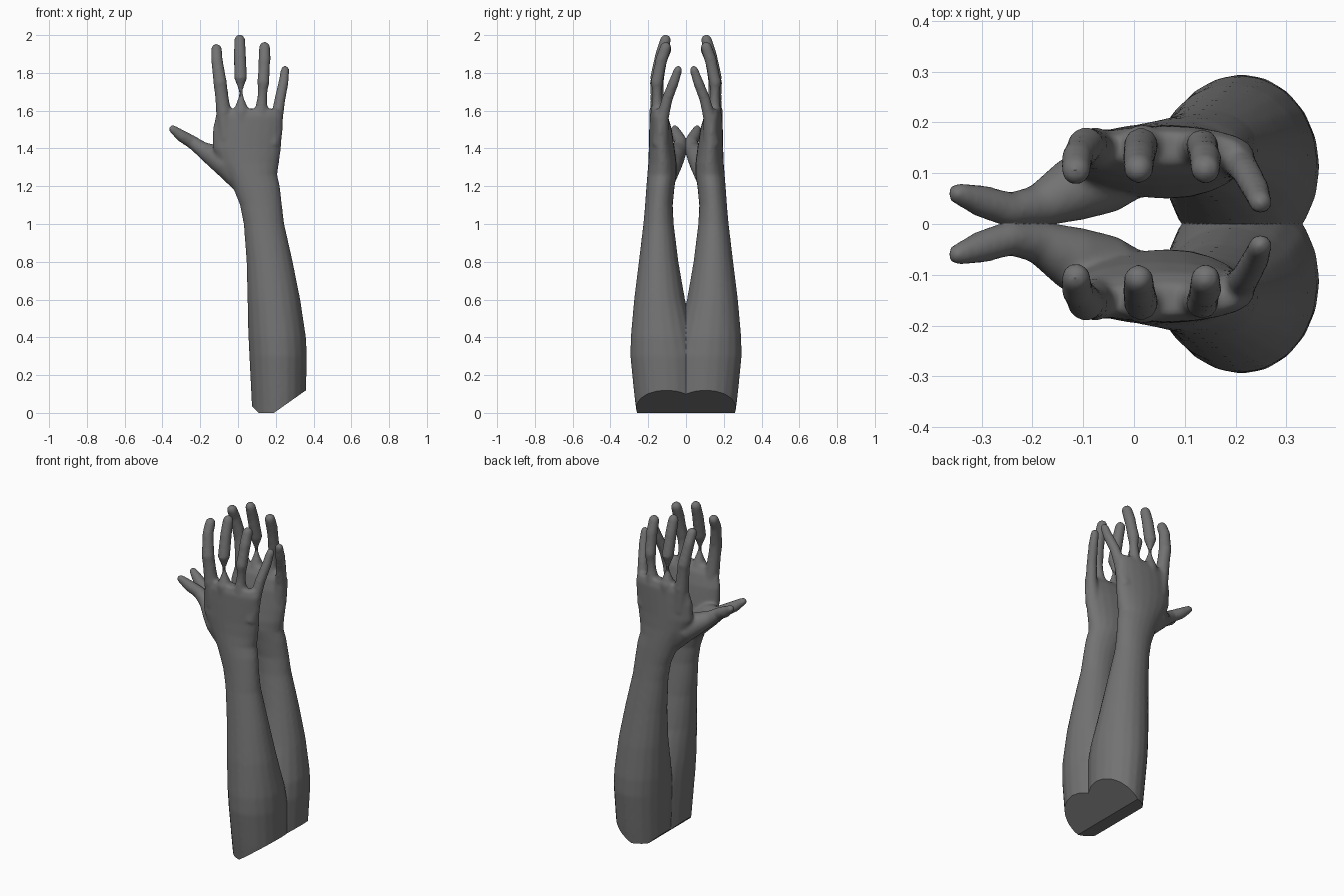
import bpy
import bmesh
import math
from mathutils import Vector

old = bpy.data.objects.get("Cube")
if old:
    bpy.data.objects.remove(old, do_unlink=True)

SIDES = 20

# One plain grey skin
skin = bpy.data.materials.new("grey skin")
skin.use_nodes = True
grey = (0.17, 0.17, 0.17, 1)
skin.diffuse_color = grey
skin.node_tree.nodes["Principled BSDF"].inputs["Base Color"].default_value = grey


def bridge(bm, rings):
    """Skin a closed tube over a list of vertex rings."""
    for low, high in zip(rings, rings[1:]):
        for i in range(SIDES):
            j = (i + 1) % SIDES
            bm.faces.new((low[i], low[j], high[j], high[i]))
    bm.faces.new(rings[0][::-1])
    bm.faces.new(rings[-1])


def add_limb(bm, sections):
    """Horizontal oval sections: height, x range, y range."""
    rings = []
    for z, x0, x1, y0, y1 in sections:
        ring = []
        for i in range(SIDES):
            a = math.tau * i / SIDES
            x = (x0 + x1) / 2 + (x1 - x0) / 2 * math.cos(a)
            y = (y0 + y1) / 2 + (y1 - y0) / 2 * math.sin(a)
            ring.append(bm.verts.new((x, y, z)))
        rings.append(ring)
    bridge(bm, rings)


def add_digit(bm, path):
    """Round tube along x, y, z, radius points with a domed tip."""
    pts = [Vector(p[:3]) for p in path]
    radii = [p[3] for p in path]
    end = (pts[-1] - pts[-2]).normalized()
    tip, r = pts[-1], radii[-1]
    for angle in (30, 55, 80):
        a = math.radians(angle)
        pts.append(tip + end * r * math.sin(a))
        radii.append(r * math.cos(a))
    rings = []
    for k, p in enumerate(pts):
        direction = pts[min(k + 1, len(pts) - 1)] - pts[max(k - 1, 0)]
        turn = direction.to_track_quat("Z", "Y")
        ring = []
        for i in range(SIDES):
            a = math.tau * i / SIDES
            offset = Vector((math.cos(a), math.sin(a), 0)) * radii[k]
            ring.append(bm.verts.new(p + turn @ offset))
        rings.append(ring)
    bridge(bm, rings)


bm = bmesh.new()

# Forearm, wrist and palm
add_limb(bm, [
    (-0.1, 0.08, 0.35, -0.25, 0.06),
    (0.1, 0.07, 0.36, -0.275, 0.07),
    (0.3, 0.06, 0.365, -0.295, 0.07),
    (0.4, 0.055, 0.36, -0.293, 0.05),
    (0.6, 0.05, 0.33, -0.275, -0.005),
    (0.8, 0.045, 0.29, -0.25, -0.04),
    (1.0, 0.03, 0.245, -0.226, -0.065),
    (1.1, 0.01, 0.233, -0.217, -0.07),
    (1.2, -0.03, 0.222, -0.21, -0.06),
    (1.26, -0.06, 0.208, -0.205, -0.05),
    (1.32, -0.1, 0.217, -0.2, -0.05),
    (1.4, -0.135, 0.228, -0.197, -0.06),
    (1.5, -0.135, 0.237, -0.195, -0.075),
    (1.57, -0.12, 0.235, -0.193, -0.095),
    (1.61, -0.095, 0.21, -0.18, -0.12),
])

# Fingers
add_digit(bm, [(-0.06, -0.14, 1.45, 0.045), (-0.077, -0.15, 1.6, 0.04),
               (-0.095, -0.155, 1.75, 0.036), (-0.112, -0.13, 1.87, 0.031),
               (-0.114, -0.105, 1.925, 0.029)])
add_digit(bm, [(0.02, -0.14, 1.45, 0.045), (0.017, -0.155, 1.6, 0.042),
               (0.014, -0.157, 1.77, 0.034), (0.01, -0.13, 1.9, 0.032),
               (0.009, -0.108, 1.975, 0.029)])
add_digit(bm, [(0.11, -0.14, 1.45, 0.045), (0.123, -0.15, 1.6, 0.037),
               (0.134, -0.155, 1.75, 0.033), (0.14, -0.13, 1.87, 0.032),
               (0.141, -0.108, 1.935, 0.03)])
add_digit(bm, [(0.18, -0.135, 1.42, 0.045), (0.205, -0.125, 1.56, 0.034),
               (0.222, -0.1, 1.66, 0.029), (0.241, -0.065, 1.75, 0.027),
               (0.249, -0.042, 1.815, 0.023)])

# Thumb and its fleshy base
add_digit(bm, [(0.03, -0.12, 1.2, 0.05), (-0.06, -0.095, 1.32, 0.075),
               (-0.125, -0.065, 1.36, 0.062), (-0.19, -0.035, 1.395, 0.042),
               (-0.245, -0.028, 1.435, 0.035), (-0.3, -0.045, 1.467, 0.032),
               (-0.345, -0.06, 1.502, 0.022)])

mesh = bpy.data.meshes.new("arm_shell")
bm.to_mesh(mesh)
bm.free()
arms = bpy.data.objects.new("praying_arms", mesh)
bpy.context.collection.objects.link(arms)

# Fuse the parts into one soft skin
fuse = arms.modifiers.new("fuse", "REMESH")
fuse.mode = "VOXEL"
fuse.voxel_size = 0.009
soften = arms.modifiers.new("soften", "SMOOTH")
soften.factor = 0.5
soften.iterations = 6
graph = bpy.context.evaluated_depsgraph_get()
fused = bpy.data.meshes.new_from_object(arms.evaluated_get(graph))
arms.modifiers.clear()

# Trim the elbow end flat and sloping, and the inner side where the arms meet
bm = bmesh.new()
bm.from_mesh(fused)
trims = [((0, 0, 0), (0, 0, -1)),
         ((0.19, 0, 0), (0.12, 0, -0.17)),
         ((0.11, 0, 0), (-0.04, 0, -0.04)),
         ((0, 0, 0), (0, 1, 0))]
for point, normal in trims:
    cut = bmesh.ops.bisect_plane(
        bm, geom=bm.verts[:] + bm.edges[:] + bm.faces[:], dist=0.00001,
        plane_co=point, plane_no=normal, clear_outer=True)
    rim = [e for e in cut["geom_cut"] if isinstance(e, bmesh.types.BMEdge)]
    if normal[1] == 0:
        bmesh.ops.holes_fill(bm, edges=rim, sides=0)
bm.to_mesh(fused)
bm.free()
arms.data = fused
fused.materials.clear()
fused.materials.append(skin)

bpy.ops.object.select_all(action="DESELECT")
arms.select_set(True)
bpy.context.view_layer.objects.active = arms
bpy.ops.object.shade_smooth_by_angle(angle=math.radians(35))

# Second arm
mirror = arms.modifiers.new("second_arm", "MIRROR")
mirror.use_axis = (False, True, False)
mirror.merge_threshold = 0.0005
